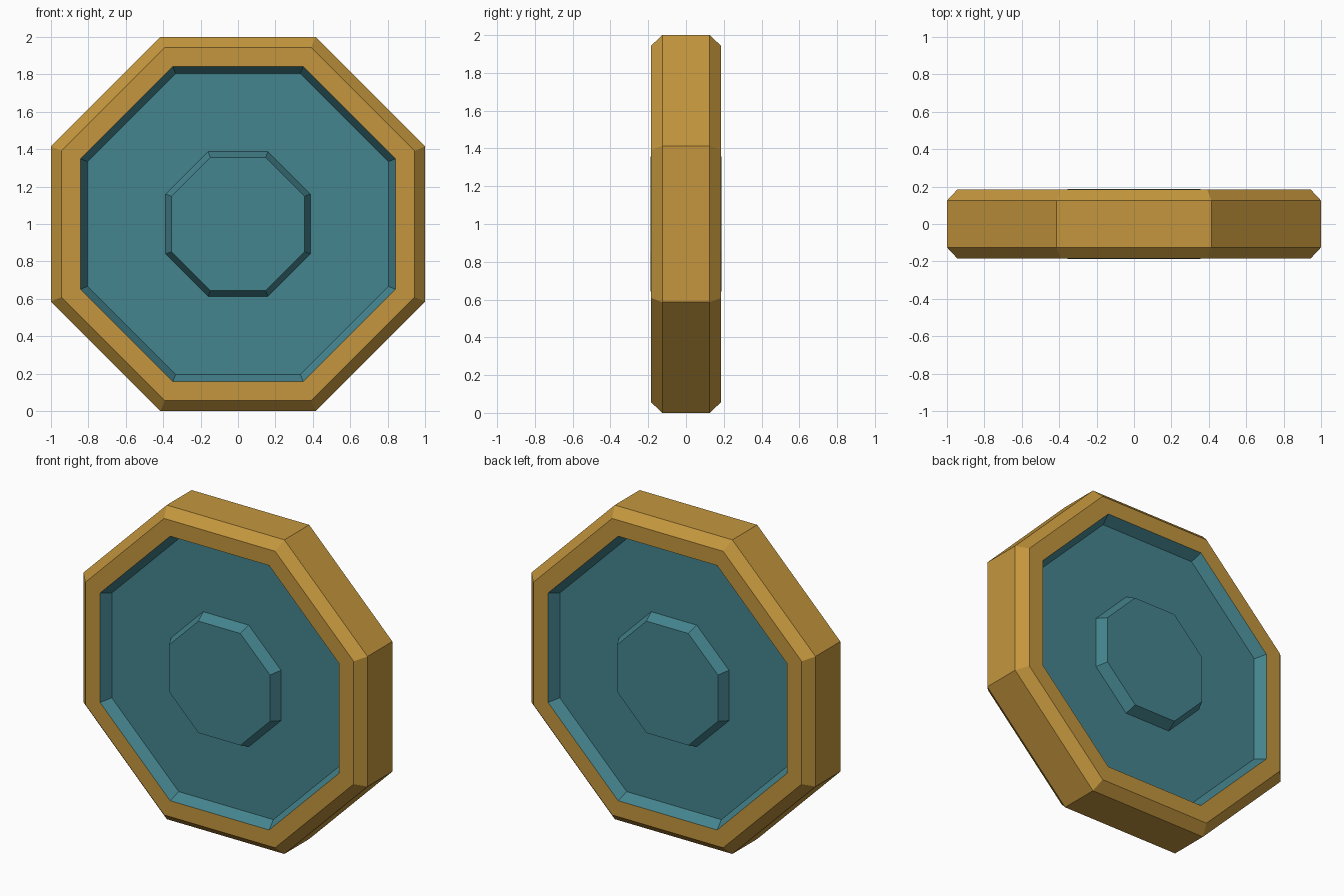
import bpy, bmesh, math

if "Cube" in bpy.data.objects:
    bpy.data.objects.remove(bpy.data.objects["Cube"])

SIDES = 8


def material(name, rgb):
    m = bpy.data.materials.new(name)
    m.diffuse_color = (*rgb, 1)
    m.use_nodes = True
    m.node_tree.nodes["Principled BSDF"].inputs["Base Color"].default_value = m.diffuse_color
    return m


gold = material("gold", (0.554, 0.307, 0.047))
teal = material("teal", (0.059, 0.233, 0.274))


def octagon_loft(name, profile, mat, cap=False):
    """Loft octagons along y; profile is (flat radius, y), flats face x and z."""
    bm = bmesh.new()
    rings = []
    for flat, y in profile:
        r = flat / math.cos(math.pi / SIDES)
        angles = [(i + 0.5) * 2 * math.pi / SIDES for i in range(SIDES)]
        rings.append([bm.verts.new((r * math.cos(a), y, 1 + r * math.sin(a)))
                      for a in angles])
    for a, b in zip(rings, rings[1:]):
        for i in range(SIDES):
            j = (i + 1) % SIDES
            bm.faces.new((a[i], a[j], b[j], b[i]))
    if cap:
        bm.faces.new(rings[0])
        bm.faces.new(rings[-1][::-1])
    mesh = bpy.data.meshes.new(name)
    bm.to_mesh(mesh)
    bm.free()
    mesh.materials.append(mat)
    obj = bpy.data.objects.new(name, mesh)
    bpy.context.collection.objects.link(obj)
    return obj


def both_sides(half):
    """Mirror a front half profile to the back."""
    return half + [(r, -y) for r, y in reversed(half)]


# Chamfered outer rim
octagon_loft("rim", both_sides([(0.842, -0.185), (0.944, -0.185), (1.0, -0.125)]), gold)

# Recessed panel with sloped walls and raised hub, front and back
for name, s in (("front_panel", -1), ("back_panel", 1)):
    prof = [(0.356, 0.187), (0.387, 0.12), (0.805, 0.12), (0.842, 0.185)]
    prof = [(r, s * y) for r, y in prof]
    obj = octagon_loft(name, prof, teal)
    bm = bmesh.new()
    bm.from_mesh(obj.data)
    # Flat hub top
    bm.verts.ensure_lookup_table()
    bm.faces.new([bm.verts[i] for i in range(SIDES)])
    bmesh.ops.recalc_face_normals(bm, faces=bm.faces)
    # Make the panel face outward
    if sum(f.normal.y * f.calc_area() for f in bm.faces) * s < 0:
        bmesh.ops.reverse_faces(bm, faces=bm.faces)
    bm.to_mesh(obj.data)
    bm.free()
